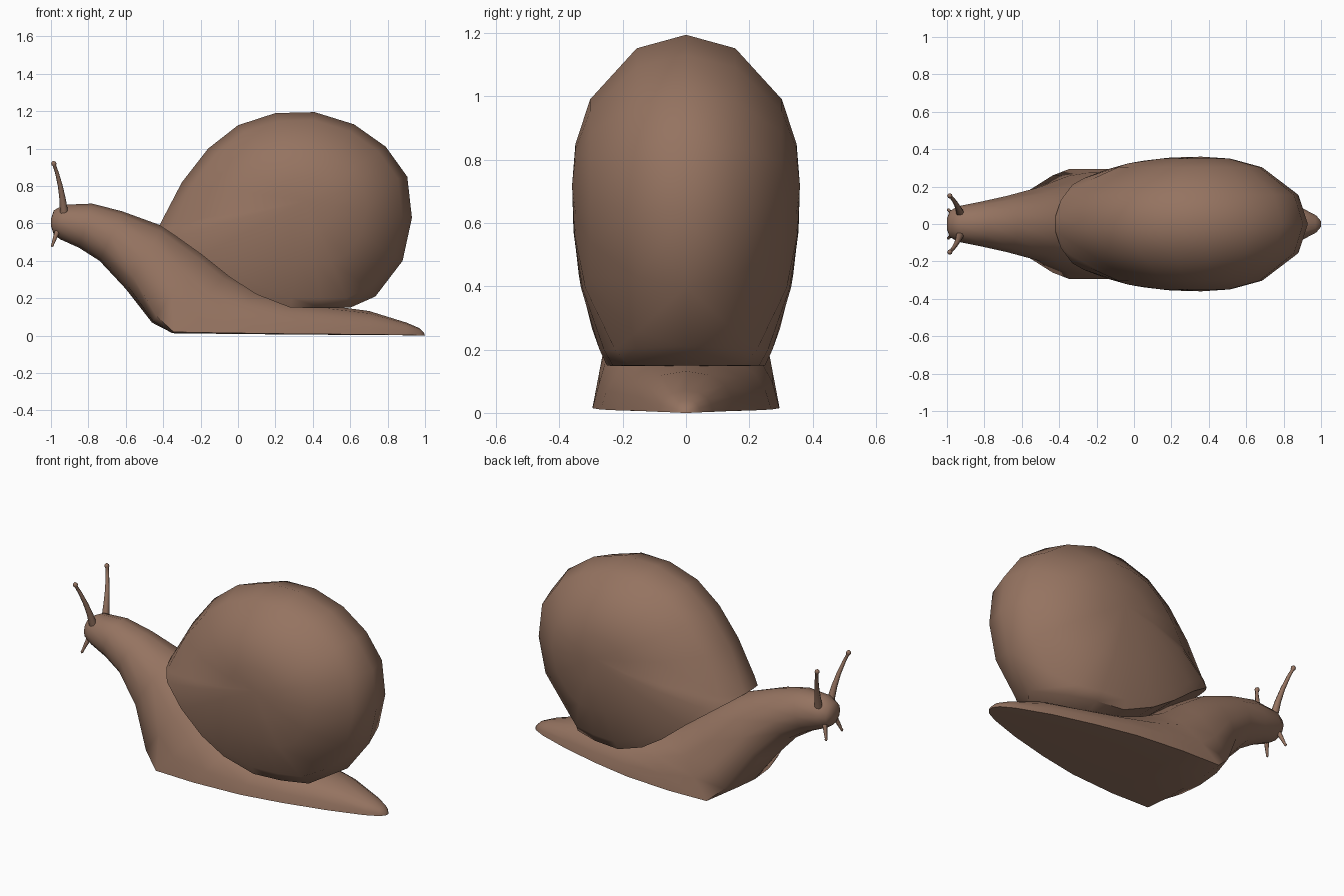
import bpy, bmesh, math
from mathutils import Vector

if "Cube" in bpy.data.objects:
    bpy.data.objects.remove(bpy.data.objects["Cube"])

mat = bpy.data.materials.new("snail brown")
mat.diffuse_color = (0.30, 0.172, 0.118, 1)
mat.use_nodes = True
mat.node_tree.nodes["Principled BSDF"].inputs["Base Color"].default_value = mat.diffuse_color


def make(name, verts, faces, angle=60):
    bm = bmesh.new()
    vs = [bm.verts.new(v) for v in verts]
    for f in faces:
        bm.faces.new([vs[i] for i in f])
    bmesh.ops.remove_doubles(bm, verts=bm.verts, dist=0.0005)
    bmesh.ops.recalc_face_normals(bm, faces=bm.faces)
    me = bpy.data.meshes.new(name)
    bm.to_mesh(me)
    bm.free()
    ob = bpy.data.objects.new(name, me)
    bpy.context.collection.objects.link(ob)
    me.materials.append(mat)
    bpy.ops.object.select_all(action='DESELECT')
    ob.select_set(True)
    bpy.context.view_layer.objects.active = ob
    bpy.ops.object.shade_smooth_by_angle(angle=math.radians(angle))
    return ob


def loft(name, rings):
    n = len(rings[0])
    verts = [p for r in rings for p in r]
    faces = [(i*n + j, i*n + (j+1) % n, (i+1)*n + (j+1) % n, (i+1)*n + j)
             for i in range(len(rings) - 1) for j in range(n)]
    faces += [tuple(range(n)), tuple(range(len(verts) - n, len(verts)))]
    return make(name, verts, faces)


# Body: sections from head to tail (x, z of underside, x, z of top, half width, footness)
sections = [
    (-1.0, .585, -1.0, .625, .03, 0), (-.985, .54, -.985, .67, .07, 0),
    (-.95, .515, -.93, .70, .095, 0), (-.85, .47, -.78, .706, .12, 0),
    (-.74, .40, -.62, .665, .15, 0), (-.60, .25, -.40, .585, .20, .25),
    (-.46, .07, -.19, .45, .27, .7), (-.35, .013, -.05, .34, .295, 1),
    (-.10, .01, .10, .25, .295, 1), (.20, .007, .28, .19, .27, 1),
    (.45, .005, .45, .165, .22, 1), (.70, .004, .70, .132, .155, 1),
    (.90, .002, .90, .07, .085, 1), (.975, .001, .97, .04, .045, 1),
    (1.0, 0, .995, .015, .015, 1)]
foot = [(0, 0), (.55, 0), (1, .02), (.93, .35), (.8, .65), (.5, .9), (0, 1)]
rings = []
for xb, zb, xt, zt, w, f in sections:
    half = []
    for k, (u, v) in enumerate(foot):
        a = math.pi * k / 6
        y = w * (u*f + math.sin(a)*(1-f))
        h = v*f + (.5 - .5*math.cos(a))*(1-f)
        half.append(Vector((xb + (xt-xb)*h, y, zb + (zt-zb)*h)))
    rings.append(half + [Vector((p.x, -p.y, p.z)) for p in half[-2:0:-1]])
loft("body", rings)

# Shell: side outline (x, z, half width of the rim), domed to both sides
outline = [
    (-.30, .82, 0), (-.16, 1.0, 0), (0, 1.125, 0), (.2, 1.19, 0), (.41, 1.195, 0),
    (.62, 1.13, 0), (.79, 1.01, 0), (.905, .85, 0), (.93, .63, 0), (.88, .40, 0),
    (.735, .21, 0), (.60, .15, .18), (.45, .148, .23), (.28, .15, .25),
    (.10, .22, .28), (-.04, .31, .29), (-.19, .43, .275), (-.33, .53, .21),
    (-.39, .57, .13), (-.42, .59, .04)]
cx, cz, wide = .36, .72, .36
n = len(outline)
steps = [1, .91, .57, .27]
verts, faces, base = [], [], {}
for side in (1, -1):
    b = base[side] = len(verts)
    for t in steps:
        for x, z, e in outline:
            c = (1 - (e/wide)**2) ** (1/2.2)
            y = max(0, 1 - (t*c)**2.2) ** .5 * wide
            verts.append((cx + (x-cx)*t, side*y, cz + (z-cz)*t))
    verts.append((cx, side*wide, cz))
    for k in range(n):
        m = (k+1) % n
        for i in range(len(steps) - 1):
            faces.append((b+i*n+k, b+i*n+m, b+(i+1)*n+m, b+(i+1)*n+k))
        i = b + (len(steps)-1)*n
        faces.append((i+k, i+m, len(verts)-1))
# rim across the underside
for k in range(n):
    m = (k+1) % n
    if outline[k][2] or outline[m][2]:
        faces.append((base[1]+k, base[1]+m, base[-1]+m, base[-1]+k))
make("shell", verts, faces)


# Feelers: tapered tubes with a rounded tip
def feeler(name, path, side):
    rings = []
    for i, (x, y, z, r) in enumerate(path):
        a = Vector(path[max(i-1, 0)][:3])
        b = Vector(path[min(i+1, len(path)-1)][:3])
        d = (b - a).normalized()
        u = d.cross(Vector((1, 0, 0))).normalized()
        v = d.cross(u)
        ring = []
        for k in range(8):
            t = math.tau * k / 8
            p = Vector((x, y, z)) + (u*math.cos(t) + v*math.sin(t)) * r
            ring.append((p.x, p.y*side, p.z))
        rings.append(ring)
    loft(name, rings)


eye_stalk = [(-.93, .06, .66, .022), (-.938, .08, .73, .017), (-.95, .105, .80, .013),
             (-.968, .132, .87, .010), (-.981, .148, .908, .009),
             (-.984, .15, .916, .014), (-.986, .151, .926, .013), (-.987, .152, .934, .004)]
lip_feeler = [(-.965, .05, .56, .014), (-.978, .062, .525, .011), (-.99, .073, .49, .007),
              (-.993, .076, .482, .008), (-.995, .077, .475, .003)]
for side, label in ((1, "left"), (-1, "right")):
    feeler("eye_stalk_" + label, eye_stalk, side)
    feeler("lip_feeler_" + label, lip_feeler, side)
